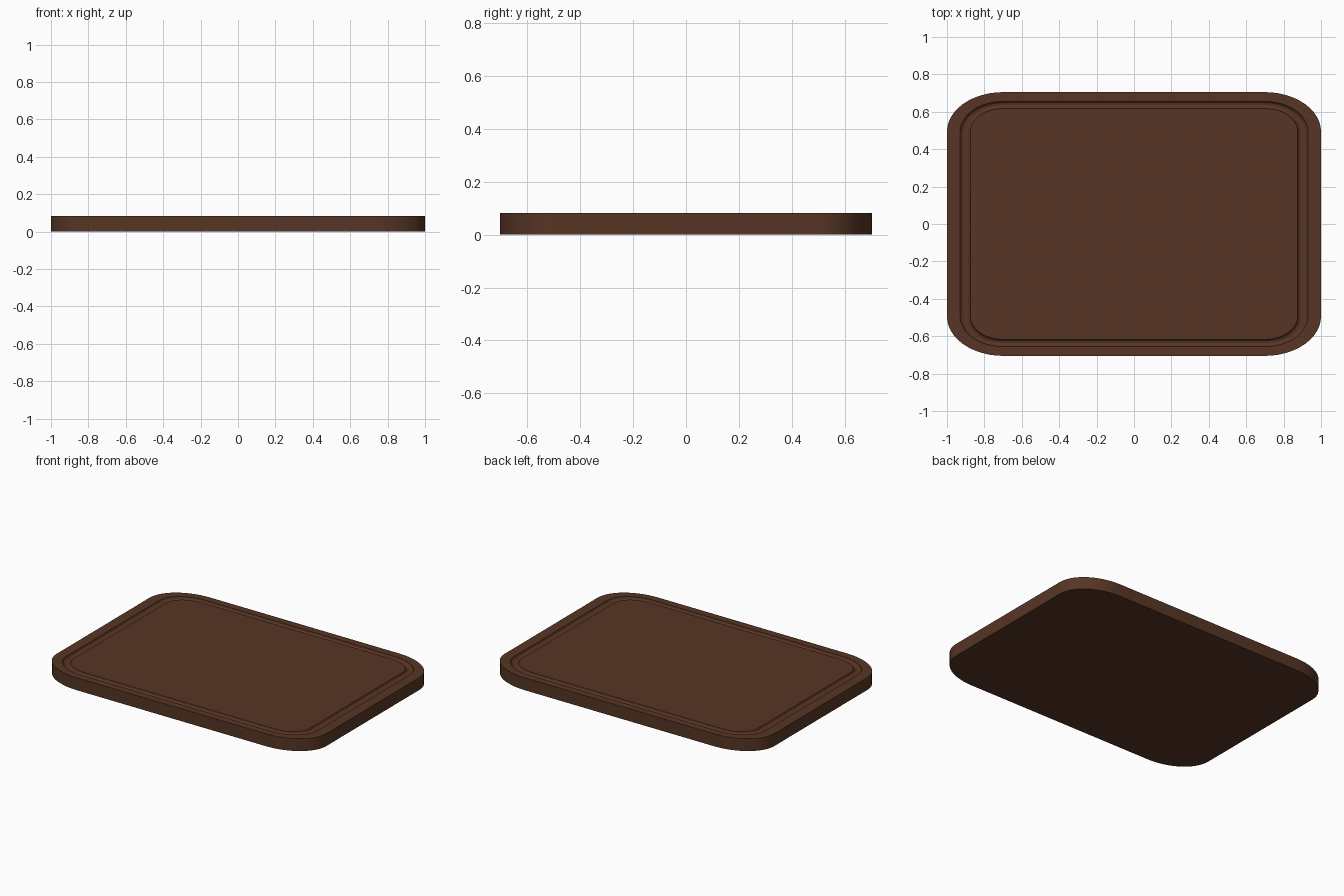
import bpy, bmesh, math

if "Cube" in bpy.data.objects:
    bpy.data.objects.remove(bpy.data.objects["Cube"])

# Wood colour
wood = bpy.data.materials.new("dark_walnut")
wood.diffuse_color = (0.095, 0.036, 0.018, 1)
wood.use_nodes = True
wood.node_tree.nodes["Principled BSDF"].inputs["Base Color"].default_value = wood.diffuse_color

HX, HY, H = 1.0, 0.705, 0.083
RATIO = HY / HX
SEG = 12


def outline(bm, inset, z):
    """Rounded rectangle ring; corner arcs share their centres for every inset."""
    radius, ring = 0.30 - inset, []
    for k, (sx, sy) in enumerate([(1, 1), (-1, 1), (-1, -1), (1, -1)]):
        for i in range(SEG + 1):
            a = math.pi / 2 * (k + i / SEG)
            x = sx * 0.70 + radius * math.cos(a)
            y = sy * 0.70 + radius * math.sin(a)
            ring.append(bm.verts.new((x * HX, y * RATIO, z)))
    return ring


# Section from the underside, up the edge, then across the juice groove
profile = [(0, 0), (0, H), (0.07, H)]
for i in range(1, 6):
    t = math.pi * i / 6
    profile.append((0.0975 - 0.0275 * math.cos(t), H - 0.02 * math.sin(t)))
profile.append((0.125, H))

# Cutting board: skin the rings, cap underside and cutting surface
bm = bmesh.new()
rings = [outline(bm, d, z) for d, z in profile]
for a, b in zip(rings, rings[1:]):
    n = len(a)
    for i in range(n):
        j = (i + 1) % n
        bm.faces.new((a[i], a[j], b[j], b[i]))
bm.faces.new(rings[-1])
bm.faces.new(list(reversed(rings[0])))
mesh = bpy.data.meshes.new("cutting_board")
bm.to_mesh(mesh)
bm.free()
mesh.materials.append(wood)
board = bpy.data.objects.new("cutting_board", mesh)
bpy.context.collection.objects.link(board)

# Smooth the rounded corners, keep rims crisp
bpy.context.view_layer.objects.active = board
board.select_set(True)
bpy.ops.object.shade_smooth_by_angle(angle=math.radians(25))
